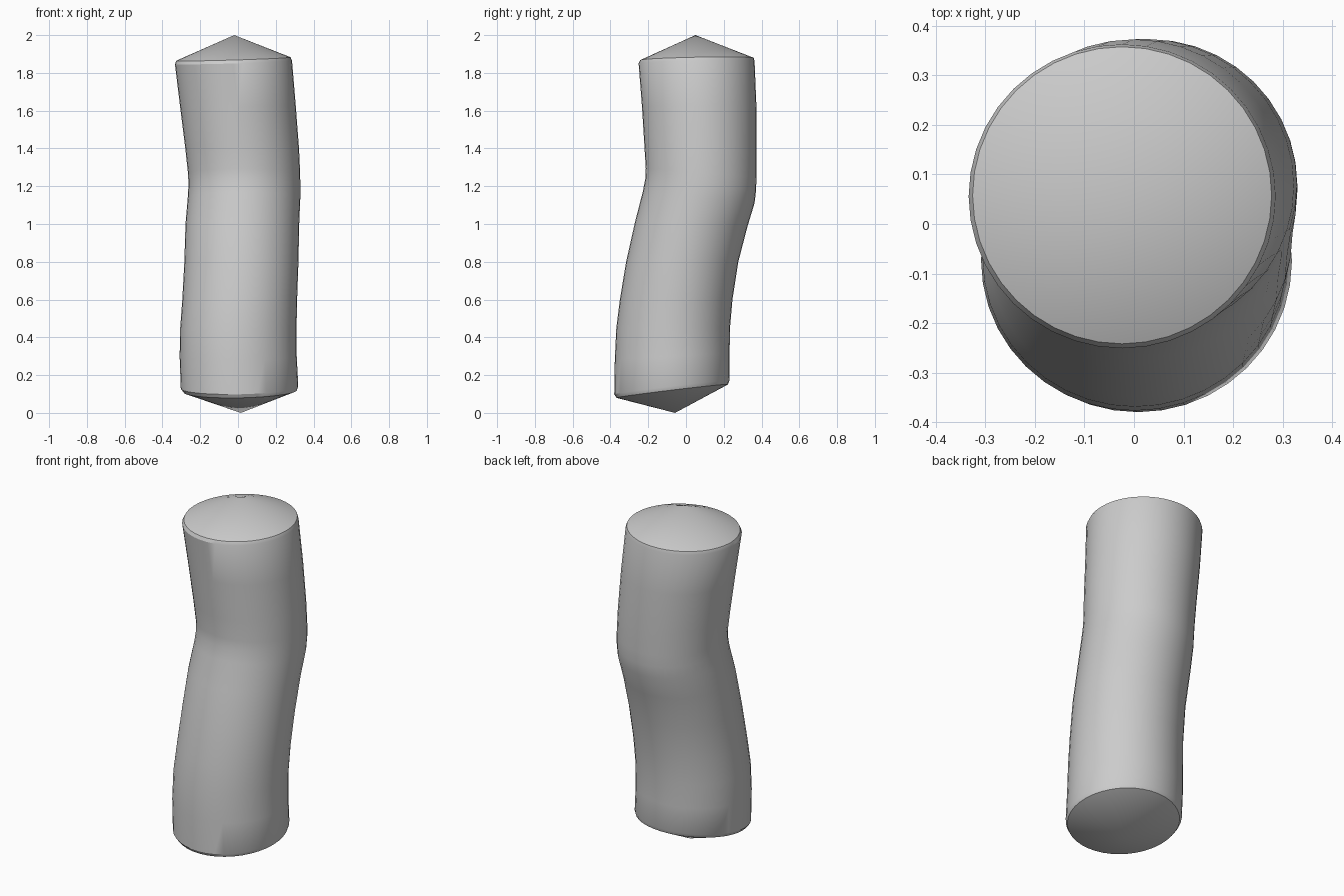
import bpy, bmesh, math

SIDES = 40

# cross-sections: centre x, y, z, radius x, radius y, tilt along x, tilt along y
RINGS = [
    (0.012, -0.073, 0.115, 0.300, 0.295, 0.02, 0.12),
    (0.008, -0.075, 0.135, 0.311, 0.305, 0.02, 0.12),
    (0.001, -0.073, 0.30, 0.310, 0.304, 0.0, 0.06),
    (0.002, -0.068, 0.45, 0.308, 0.301, 0.0, 0.0),
    (0.009, -0.052, 0.60, 0.304, 0.298, 0.0, 0.0),
    (0.018, -0.020, 0.80, 0.302, 0.297, 0.0, 0.0),
    (0.023, 0.028, 1.00, 0.301, 0.297, 0.0, -0.05),
    (0.032, 0.067, 1.14, 0.298, 0.296, 0.0, -0.10),
    (0.034, 0.078, 1.21, 0.296, 0.293, 0.0, -0.11),
    (0.032, 0.080, 1.27, 0.297, 0.293, 0.0, -0.08),
    (0.022, 0.077, 1.40, 0.301, 0.297, 0.0, -0.03),
    (0.000, 0.070, 1.62, 0.306, 0.303, 0.01, 0.0),
    (-0.024, 0.056, 1.856, 0.310, 0.307, 0.03, 0.02),
    (-0.024, 0.058, 1.874, 0.302, 0.300, 0.03, 0.02),
]

bm = bmesh.new()


def ring(cx, cy, cz, rx, ry, tx, ty):
    verts = []
    for i in range(SIDES):
        a = 2 * math.pi * i / SIDES
        dx, dy = rx * math.cos(a), ry * math.sin(a)
        verts.append(bm.verts.new((cx + dx, cy + dy, cz + tx * dx + ty * dy)))
    return verts


# bent body
loops = [ring(*r) for r in RINGS]
for lo, hi in zip(loops, loops[1:]):
    for i in range(SIDES):
        j = (i + 1) % SIDES
        bm.faces.new((lo[i], lo[j], hi[j], hi[i]))

# conical ends
bottom = bm.verts.new((0.015, -0.058, 0))
top = bm.verts.new((-0.02, 0.05, 2))
for i in range(SIDES):
    j = (i + 1) % SIDES
    bm.faces.new((loops[0][j], loops[0][i], bottom))
    bm.faces.new((loops[-1][i], loops[-1][j], top))

mesh = bpy.data.meshes.new("bent_log")
bm.to_mesh(mesh)
bm.free()
log = bpy.data.objects.new("bent_log", mesh)
bpy.context.collection.objects.link(log)
bpy.context.view_layer.objects.active = log
log.select_set(True)
bpy.ops.object.shade_smooth_by_angle(angle=math.radians(30))
